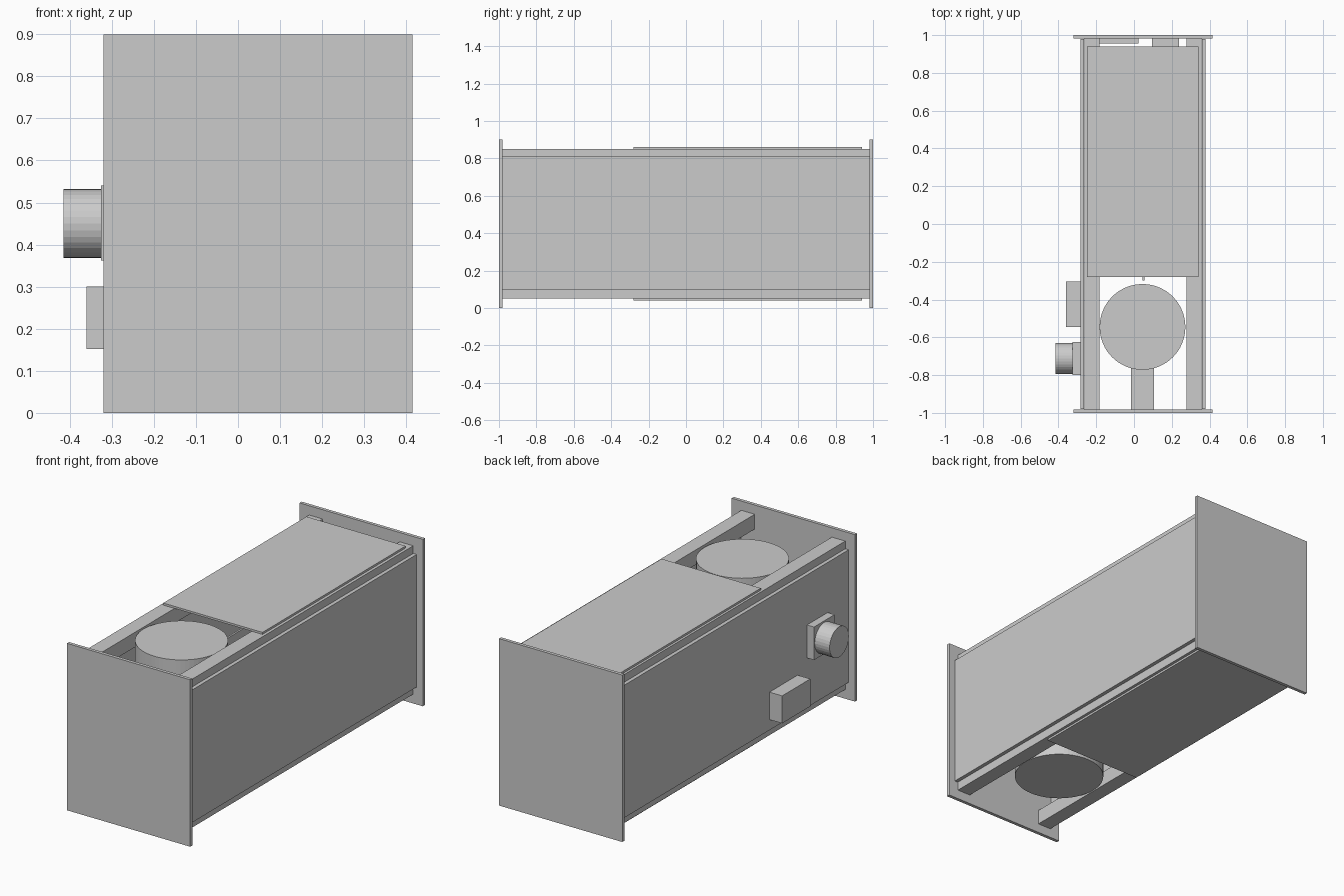
import bpy
from math import pi

if "Cube" in bpy.data.objects:
    bpy.data.objects.remove(bpy.data.objects["Cube"])

CX, CZ = 0.0475, 0.45   # centre line of the cabinet


def box(name, x, y, z):
    """Box from (min, max) pairs."""
    bpy.ops.mesh.primitive_cube_add(size=1, location=[(a + b) / 2 for a, b in (x, y, z)])
    o = bpy.context.object
    o.name = name
    o.scale = [b - a for a, b in (x, y, z)]
    bpy.ops.object.transform_apply(location=False, rotation=False, scale=True)
    return o


def cylinder(name, loc, r, depth, sides, rot=(0, 0, 0)):
    bpy.ops.mesh.primitive_cylinder_add(vertices=sides, radius=r, depth=depth,
                                        location=loc, rotation=rot)
    bpy.context.object.name = name


def span(c, a, b, side):
    """Interval at distance a..b from c, on the given side."""
    return sorted((c + side * a, c + side * b))


# End plates
for name, s in (("front_end_plate", -1), ("back_end_plate", 1)):
    box(name, (-0.32, 0.415), span(0, 0.982, 1.0, s), (0, 0.9))

# Side panels and the four long rails
for side, s in (("left", -1), ("right", 1)):
    box(side + "_panel", span(CX, 0.312, 0.332, s), (-0.98, 0.98), (0.095, 0.81))
    for level, t in (("lower", -1), ("upper", 1)):
        box(f"{side}_{level}_rail", span(CX, 0.23, 0.31, s), (-0.982, 0.982),
            span(CZ, 0.32, 0.40, t))

# Cover plates above and below
for name, t in (("bottom_cover", -1), ("top_cover", 1)):
    box(name, (-0.25, 0.342), (-0.28, 0.94), span(CZ, 0.40, 0.411, t))

# Upright drum and its support
cylinder("drum", (0.045, -0.545, 0.4475), 0.227, 0.785, 64)
box("drum_support", (-0.015, 0.105), (-0.982, -0.75), (0.33, 0.57))

# Inner divider and boxes on the back plate
box("inner_divider", (0.045, 0.055), (-0.30, 0.94), (0.19, 0.71))
box("back_box_wide", (-0.19, 0.025), (0.955, 0.982), (0.3, 0.7))
box("back_box_narrow", (0.095, 0.237), (0.94, 0.982), (0.3, 0.7))

# Outlet pipe with flange, and control box on the left panel
box("pipe_flange", (-0.326, -0.284), (-0.80, -0.625), (0.362, 0.54))
cylinder("outlet_pipe", (-0.37, -0.7125, 0.45), 0.082, 0.09, 32, (0, pi / 2, 0))
box("control_box", (-0.36, -0.284), (-0.545, -0.305), (0.152, 0.30))
